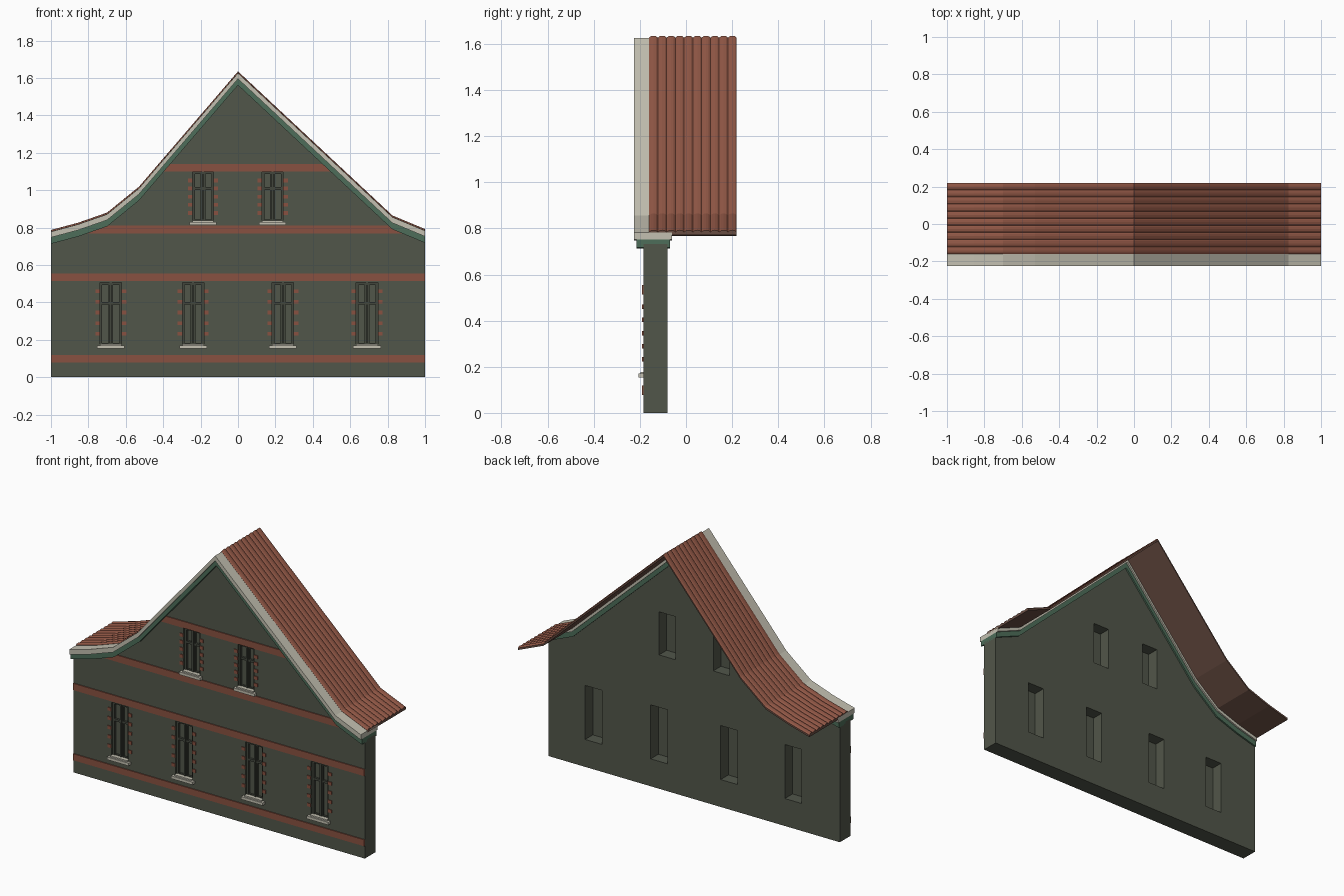
import bpy
import bmesh

cube = bpy.data.objects.get("Cube")
if cube:
    bpy.data.objects.remove(cube, do_unlink=True)


def material(name, rgb):
    m = bpy.data.materials.new(name)
    m.use_nodes = True
    m.diffuse_color = (*rgb, 1)
    node = next(n for n in m.node_tree.nodes if n.type == 'BSDF_PRINCIPLED')
    node.inputs["Base Color"].default_value = (*rgb, 1)
    return m


PLASTER = material("grey green plaster", (0.083, 0.093, 0.068))
FRAME = material("dark window frame", (0.055, 0.061, 0.046))
BRICK = material("red brick", (0.25, 0.083, 0.052))
STONE = material("pale stone", (0.55, 0.53, 0.44))
GREEN = material("green trim", (0.075, 0.155, 0.1))
TILE = material("roof tile", (0.28, 0.095, 0.06))
UNDER = material("roof underside brown", (0.14, 0.075, 0.055))


def finish(name, bm, *mats):
    bmesh.ops.recalc_face_normals(bm, faces=bm.faces)
    mesh = bpy.data.meshes.new(name)
    bm.to_mesh(mesh)
    bm.free()
    for m in mats:
        mesh.materials.append(m)
    ob = bpy.data.objects.new(name, mesh)
    bpy.context.collection.objects.link(ob)
    return ob


def add_prism(bm, outline, y0, y1):
    """Extrude an (x, z) outline from y0 to y1."""
    face = bm.faces.new([bm.verts.new((x, y0, z)) for x, z in outline])
    ext = bmesh.ops.extrude_face_region(bm, geom=[face])
    moved = [g for g in ext["geom"] if isinstance(g, bmesh.types.BMVert)]
    bmesh.ops.translate(bm, verts=moved, vec=(0, y1 - y0, 0))


def add_box(bm, x0, x1, y0, y1, z0, z1):
    add_prism(bm, [(x0, z0), (x1, z0), (x1, z1), (x0, z1)], y0, y1)


# Roof line, from the flared eave over the ridge to the short eave
LINE = [(-1, 0.787), (-0.855, 0.826), (-0.7, 0.88), (-0.53, 1.018),
        (0, 1.635), (0.825, 0.865), (1, 0.792)]
WALL_FRONT, WALL_BACK = -0.185, -0.08
WALL_DROP = 0.06


def lowered(d):
    return [(x, z - d) for x, z in LINE]


def line_x(z, side):
    """Where the wall's sloping top reaches height z on one side."""
    pts = [p for p in lowered(WALL_DROP) if p[0] * side >= 0]
    for (xa, za), (xb, zb) in zip(pts, pts[1:]):
        if min(za, zb) <= z <= max(za, zb):
            return xa + (xb - xa) * (z - za) / (zb - za)
    return side


# Windows: centre, half width, bottom, top, first brick tooth, tooth spacing
WINDOWS = [(x, 0.058, 0.17, 0.505, 0.46, 0.057) for x in (-0.68, -0.24, 0.24, 0.69)]
WINDOWS += [(x, 0.056, 0.83, 1.097, 1.052, 0.0435) for x in (-0.187, 0.185)]

# Gable wall with window openings
bm = bmesh.new()
add_prism(bm, [(-1, 0)] + lowered(WALL_DROP) + [(1, 0)], WALL_FRONT, WALL_BACK)
wall = finish("gable_wall", bm, PLASTER)
bm = bmesh.new()
for x, w, z0, z1, _, _ in WINDOWS:
    add_box(bm, x - w, x + w, -0.3, 0.1, z0, z1)
cutter = finish("opening_cutter", bm, PLASTER)
cutter.hide_render = True
mod = wall.modifiers.new("openings", 'BOOLEAN')
mod.operation = 'DIFFERENCE'
mod.solver = 'EXACT'
mod.object = cutter
bpy.context.view_layer.objects.active = wall
bpy.ops.object.modifier_apply(modifier=mod.name)
bpy.data.objects.remove(cutter, do_unlink=True)

# Panes, frames, sills and brick teeth
panes, frames, sills, teeth = (bmesh.new() for _ in range(4))
for x, w, z0, z1, tooth, step in WINDOWS:
    add_box(panes, x - w, x + w, -0.16, -0.155, z0, z1)
    bar = 0.012
    y0, y1 = -0.175, -0.158
    split = z1 - 0.33 * (z1 - z0)
    for s in (-1, 1):
        add_box(frames, x + s * w, x + s * (w - bar), y0, y1, z0, z1)
        # casement stiles beside the centre post
        add_box(frames, x + s * 0.006, x + s * 0.013, y0 + 0.006, y1, z0, z1)
    add_box(frames, x - 0.006, x + 0.006, y0 - 0.003, y1, z0, z1)
    for a, b in ((z0, z0 + bar), (z1 - bar, z1), (split - 0.007, split + 0.007)):
        add_box(frames, x - w + bar, x + w - bar, y0 + 0.002, y1, a, b)
    add_box(sills, x - w - 0.016, x + w + 0.016, -0.207, -0.165, z0 - 0.017, z0)
    add_box(sills, x - w, x + w, -0.198, -0.165, z0, z0 + 0.008)
    for i in range(5):
        z = tooth - i * step
        for s in (-1, 1):
            add_box(teeth, x + s * w, x + s * (w + 0.025), -0.19, WALL_FRONT,
                    z - 0.01, z + 0.01)
finish("window_panes", panes, PLASTER)
finish("window_frames", frames, FRAME)
finish("window_sills", sills, STONE)
finish("brick_teeth", teeth, BRICK)

# Brick bands, trimmed to the gable slope
bm = bmesh.new()
for a, b in ((0.078, 0.118), (0.513, 0.555), (0.768, 0.81), (1.1, 1.141)):
    add_prism(bm, [(line_x(a, -1), a), (line_x(a, 1), a),
                   (line_x(b, 1), b), (line_x(b, -1), b)], -0.191, WALL_FRONT)
finish("brick_bands", bm, BRICK)

# Verge mouldings following the roof line
for name, top, bottom, y0, y1, mat in (
        ("green_moulding", 0.04, 0.074, -0.215, -0.07, GREEN),
        ("stone_coping", 0.009, 0.04, -0.225, -0.06, STONE)):
    bm = bmesh.new()
    add_prism(bm, lowered(top) + lowered(bottom)[::-1], y0, y1)
    finish(name, bm, mat)

# Ribbed tile roof: rounded rolls on top, flat underneath
ROLLS, Y0, Y1 = 10, -0.16, 0.22
ROLL = [(0, 0.008), (0.2, 0.002), (0.5, 0), (0.8, 0.002)]
pitch = (Y1 - Y0) / ROLLS
section = [(Y0 + (i + f) * pitch, d) for i in range(ROLLS) for f, d in ROLL]
section.append((Y1, ROLL[0][1]))
section += [(Y1, 0.02), (Y0, 0.02)]
bm = bmesh.new()
rings = [[bm.verts.new((x, y, z - d)) for y, d in section] for x, z in LINE]
count = len(section)
for ra, rb in zip(rings, rings[1:]):
    for i in range(count):
        j = (i + 1) % count
        face = bm.faces.new((ra[i], ra[j], rb[j], rb[i]))
        face.material_index = 1 if i >= count - 3 else 0
for ring in (rings[0], rings[-1]):
    bm.faces.new(ring).material_index = 1
finish("tile_roof", bm, TILE, UNDER)
